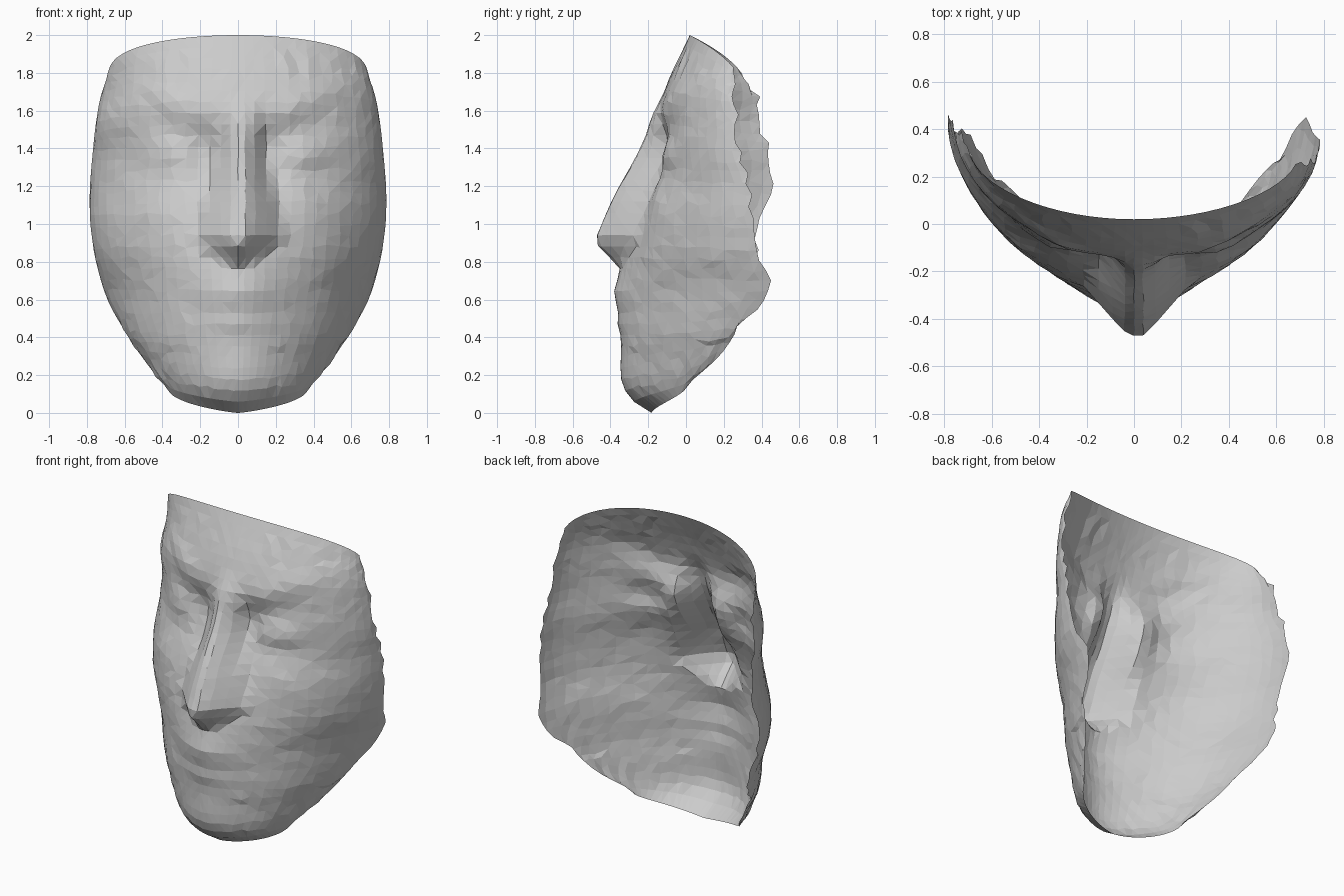
import bpy, bmesh, math, random

random.seed(4)
COLS, ROWS = 32, 34

# Section rows: centre z, edge z, half width, left edge y, right edge y, centre y
SECTIONS = [
    (0.00, 0.13, 0.37, 0.00, 0.00, -0.18),
    (0.05, 0.17, 0.40, 0.03, 0.03, -0.26),
    (0.12, 0.22, 0.45, 0.08, 0.09, -0.315),
    (0.22, 0.31, 0.52, 0.15, 0.19, -0.315),
    (0.40, 0.45, 0.61, 0.23, 0.28, -0.335),
    (0.55, 0.56, 0.675, 0.35, 0.39, -0.325),
    (0.66, 0.66, 0.715, 0.41, 0.46, -0.32),
    (0.85, 0.83, 0.76, 0.37, 0.38, -0.30),
    (1.05, 1.02, 0.785, 0.39, 0.36, -0.245),
    (1.22, 1.20, 0.785, 0.46, 0.35, -0.19),
    (1.40, 1.37, 0.77, 0.46, 0.28, -0.16),
    (1.58, 1.52, 0.755, 0.37, 0.28, -0.155),
    (1.75, 1.67, 0.73, 0.40, 0.25, -0.10),
    (2.00, 1.80, 0.685, 0.29, 0.27, 0.02),
]
# Nose: z, forward height, half width
NOSE = [(0.76, 0, .12), (0.80, .045, .17), (0.84, .10, .22), (0.88, .16, .24), (0.93, .19, .24),
        (1.0, .185, .22), (1.1, .175, .20), (1.2, .16, .17), (1.4, .085, .13), (1.5, .045, .12),
        (1.68, 0, .12)]


def lookup(table, key):
    """Interpolate the table rows on their first value."""
    key = min(max(key, table[0][0]), table[-1][0])
    for a, b in zip(table, table[1:]):
        if key <= b[0]:
            f = (key - a[0]) / (b[0] - a[0])
            return [p + (q - p) * f for p, q in zip(a, b)]


def bump(x, z, cx, cz, sx, sz):
    return math.exp(-((x - cx) / sx) ** 2 - ((z - cz) / sz) ** 2)


def features(x, z):
    """Y offset of nose, eyes, mouth and chin (negative is forward)."""
    d = 0.0
    ax = abs(x)
    # Nose with a ridge, and an underside lowest in the middle
    zn = z - 0.3 * min(ax, 0.2) if z < 0.95 else z
    _, height, width = lookup(NOSE, zn)
    ridge = 0.01 + 0.02 * max(0, z - 0.9) / 0.6
    f = max(0, abs(x - ridge) - 0.03) / (width - 0.03)
    d -= height * max(0, 1 - f ** 1.1)
    arch = 1.46 + 0.28 * min(ax, 0.5)                   # brow line rises outwards
    d += 0.060 * bump(ax, z, 0.16, 1.38, 0.09, 0.17)    # inner eye sockets
    d += 0.025 * bump(ax, z, 0.34, arch - 0.06, 0.16, 0.09)   # under the brows
    d -= 0.018 * bump(ax, z, 0.36, arch + 0.09, 0.22, 0.08)   # brows
    d -= 0.018 * bump(ax, z, 0.36, 1.38, 0.12, 0.08)    # eyelids
    d += 0.012 * bump(ax, z, 0.36, 1.26, 0.16, 0.06)    # below the eyes
    d -= 0.020 * bump(ax, z, 0.42, 1.08, 0.17, 0.14)    # cheeks
    d -= 0.050 * bump(x, z, 0, 0.66, 0.20, 0.20)        # muzzle
    d -= 0.014 * bump(x, z, 0, 0.62, 0.18, 0.05)        # upper lip
    d -= 0.012 * bump(x, z, 0, 0.49, 0.14, 0.05)        # lower lip
    d += 0.014 * bump(x, z, 0, 0.555, 0.22, 0.03)       # mouth line
    d -= 0.030 * bump(x, z, 0, 0.21, 0.20, 0.13)        # chin
    return d


# Face shell: one open sheet lofted through the sections
bm = bmesh.new()
grid = []
for r in range(ROWS + 1):
    zc = 2.0 * r / ROWS
    # average neighbouring samples so the section rows blend softly
    near = [lookup(SECTIONS, zc + o) for o in (-0.04, 0, 0.04)]
    if r in (0, 1, ROWS):
        near = [near[1]]
    _, ze, w, yl, yr, yc = [sum(v) / len(near) for v in zip(*near)]
    # sections are more pointed than an ellipse
    power = 1.22 + 0.15 * min(1, max(0, (0.9 - zc) / 0.5))
    line = []
    for c in range(COLS + 1):
        v = 2 * c / COLS - 1
        u = math.copysign(abs(v) ** 1.25, v)
        inner = 0 < r < ROWS and 0 < c < COLS
        calm = 0.25 if abs(u) < 0.2 else 1.0
        if inner:
            u += random.uniform(-0.012, 0.012) * calm
        a = u * math.pi / 2
        ye = yl if u < 0 else yr
        x = w * math.sin(a)
        z = zc + (ze - zc) * abs(u) ** (1.3 if zc < 0.3 else 2)
        if inner and 1 < r < ROWS - 1:
            z += random.uniform(-0.012, 0.012) * calm
        y = ye - (ye - yc) * max(0, math.cos(a)) ** power + features(x, z)
        if inner:
            y += random.uniform(-0.003, 0.003) * calm
        elif c in (0, COLS) and z > 0.4:
            y += random.uniform(-0.025, 0.015)
        line.append(bm.verts.new((x, y, z)))
    grid.append(line)

for r in range(ROWS):
    for c in range(COLS):
        p, q = grid[r][c], grid[r][c + 1]
        s, t = grid[r + 1][c + 1], grid[r + 1][c]
        # split each cell along its shorter diagonal
        if (p.co - s.co).length < (q.co - t.co).length:
            tris = ((p, q, s), (p, s, t))
        else:
            tris = ((p, q, t), (q, s, t))
        for tri in tris:
            bm.faces.new(tri)

mesh = bpy.data.meshes.new("face_mask")
bm.to_mesh(mesh)
bm.free()
mask = bpy.data.objects.new("face_mask", mesh)
bpy.context.collection.objects.link(mask)
